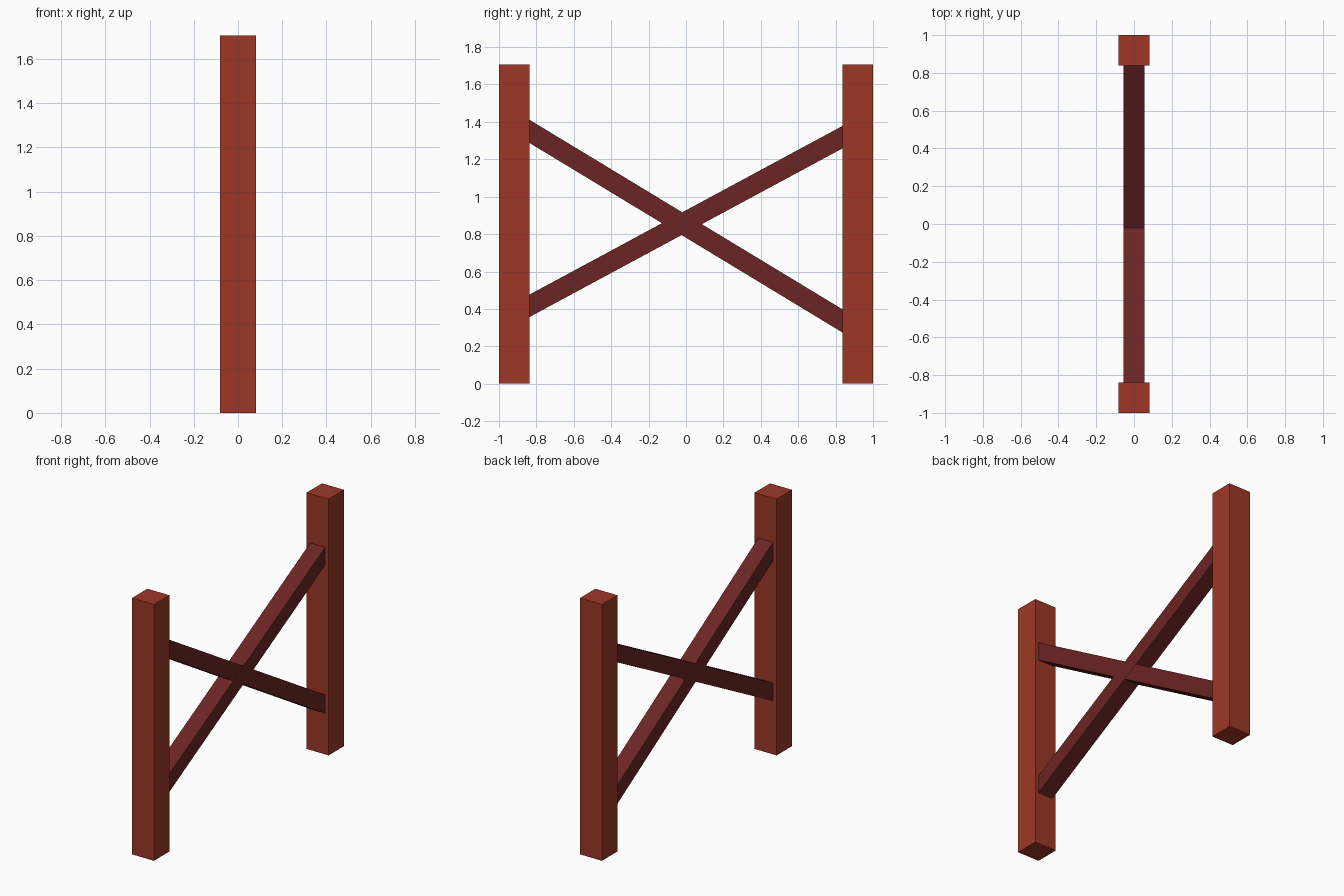
import bpy, bmesh

if "Cube" in bpy.data.objects:
    bpy.data.objects.remove(bpy.data.objects["Cube"])

def material(name, rgb):
    m = bpy.data.materials.new(name)
    m.diffuse_color = (*rgb, 1)
    m.use_nodes = True
    m.node_tree.nodes["Principled BSDF"].inputs["Base Color"].default_value = m.diffuse_color
    return m

POST = material("post_wood", (0.34, 0.039, 0.019))
BRACE = material("brace_wood", (0.15, 0.018, 0.018))

def beam(name, profile, half_width, mat):
    """Extrude a (y, z) outline symmetrically across x."""
    bm = bmesh.new()
    face = bm.faces.new([bm.verts.new((-half_width, y, z)) for y, z in profile])
    ext = bmesh.ops.extrude_face_region(bm, geom=[face])
    verts = [v for v in ext["geom"] if isinstance(v, bmesh.types.BMVert)]
    bmesh.ops.translate(bm, verts=verts, vec=(2 * half_width, 0, 0))
    # close the starting side if the extrusion removed it
    if not any(all(v.co.x < 0 for v in f.verts) for f in bm.faces):
        bmesh.ops.holes_fill(bm, edges=bm.edges[:])
    bmesh.ops.recalc_face_normals(bm, faces=bm.faces[:])
    mesh = bpy.data.meshes.new(name)
    bm.to_mesh(mesh)
    bm.free()
    mesh.materials.append(mat)
    obj = bpy.data.objects.new(name, mesh)
    bpy.context.collection.objects.link(obj)
    return obj

# Two square upright posts
IN, OUT, H = 0.838, 1.0, 1.707
for name, s in (("front_post", -1), ("back_post", 1)):
    beam(name, [(s * IN, 0), (s * OUT, 0), (s * OUT, H), (s * IN, H)], 0.081, POST)

# Crossed diagonal braces, cut plumb just inside the posts
def brace(name, z_front, z_back, half_height, half_width):
    extra = 0.005
    slope = (z_back - z_front) / (2 * IN)
    a, b = z_front - slope * extra, z_back + slope * extra
    y, h = IN + extra, half_height
    beam(name, [(-y, a - h), (y, b - h), (y, b + h), (-y, a + h)], half_width, BRACE)

brace("rising_brace", 0.416, 1.319, 0.060, 0.055)
brace("falling_brace", 1.350, 0.335, 0.062, 0.0545)
